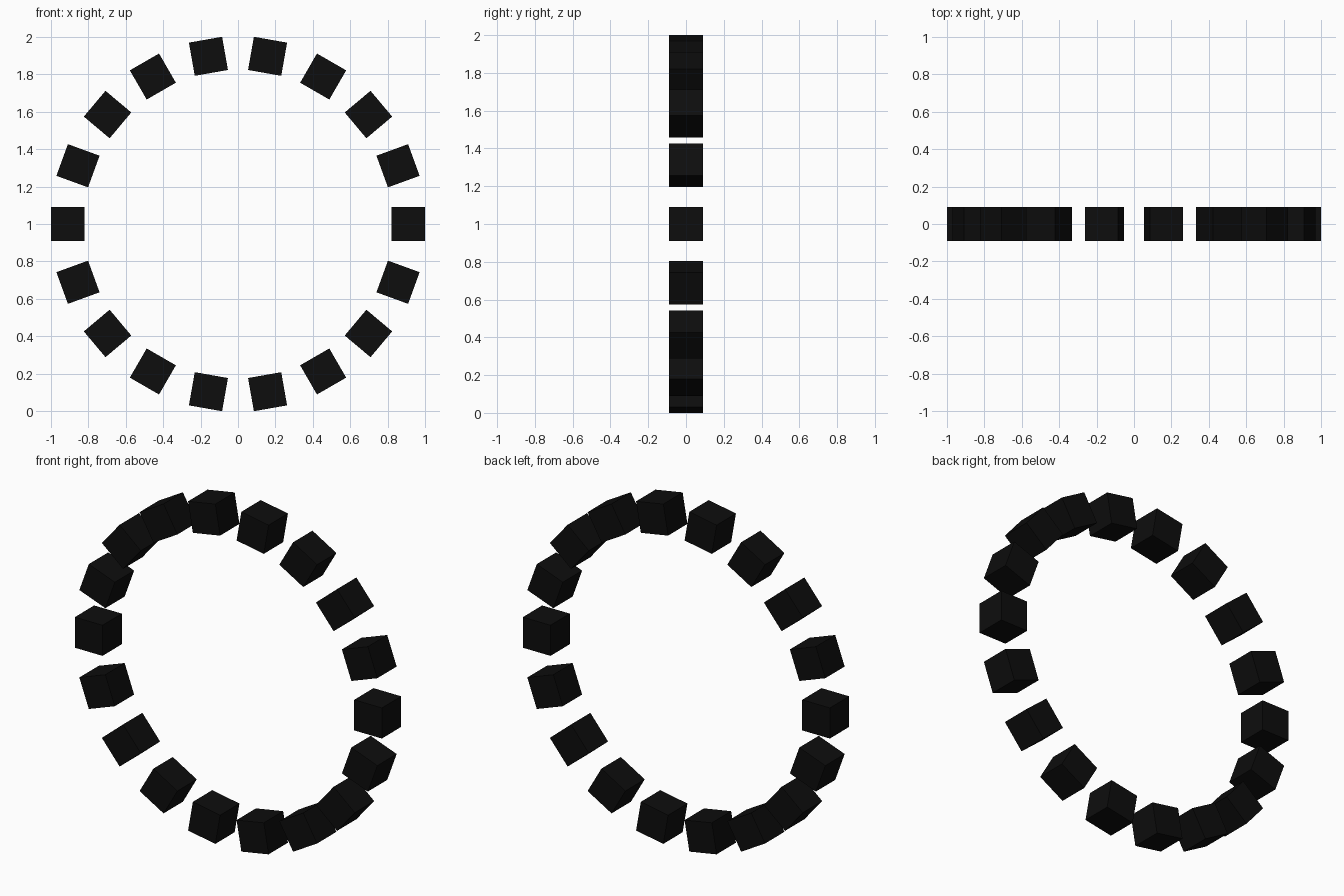
import bpy
from math import cos, sin, radians

if "Cube" in bpy.data.objects:
    bpy.data.objects.remove(bpy.data.objects["Cube"])

COUNT = 18      # blocks in the ring
RADIUS = 0.91   # ring radius to block centres
SIZE = 0.18     # block edge length

black = bpy.data.materials.new("black")
black.diffuse_color = (0.004, 0.004, 0.004, 1)
black.use_nodes = True
black.node_tree.nodes["Principled BSDF"].inputs["Base Color"].default_value = black.diffuse_color

# Upright ring of cubes, each turned to face the centre
for i in range(COUNT):
    a = radians(360 / COUNT * i)
    bpy.ops.mesh.primitive_cube_add(
        size=SIZE,
        location=(RADIUS * cos(a), 0, 1 + RADIUS * sin(a)),
        rotation=(0, -a, 0))
    block = bpy.context.object
    block.name = f"ring_block_{i + 1:02d}"
    block.data.materials.append(black)
